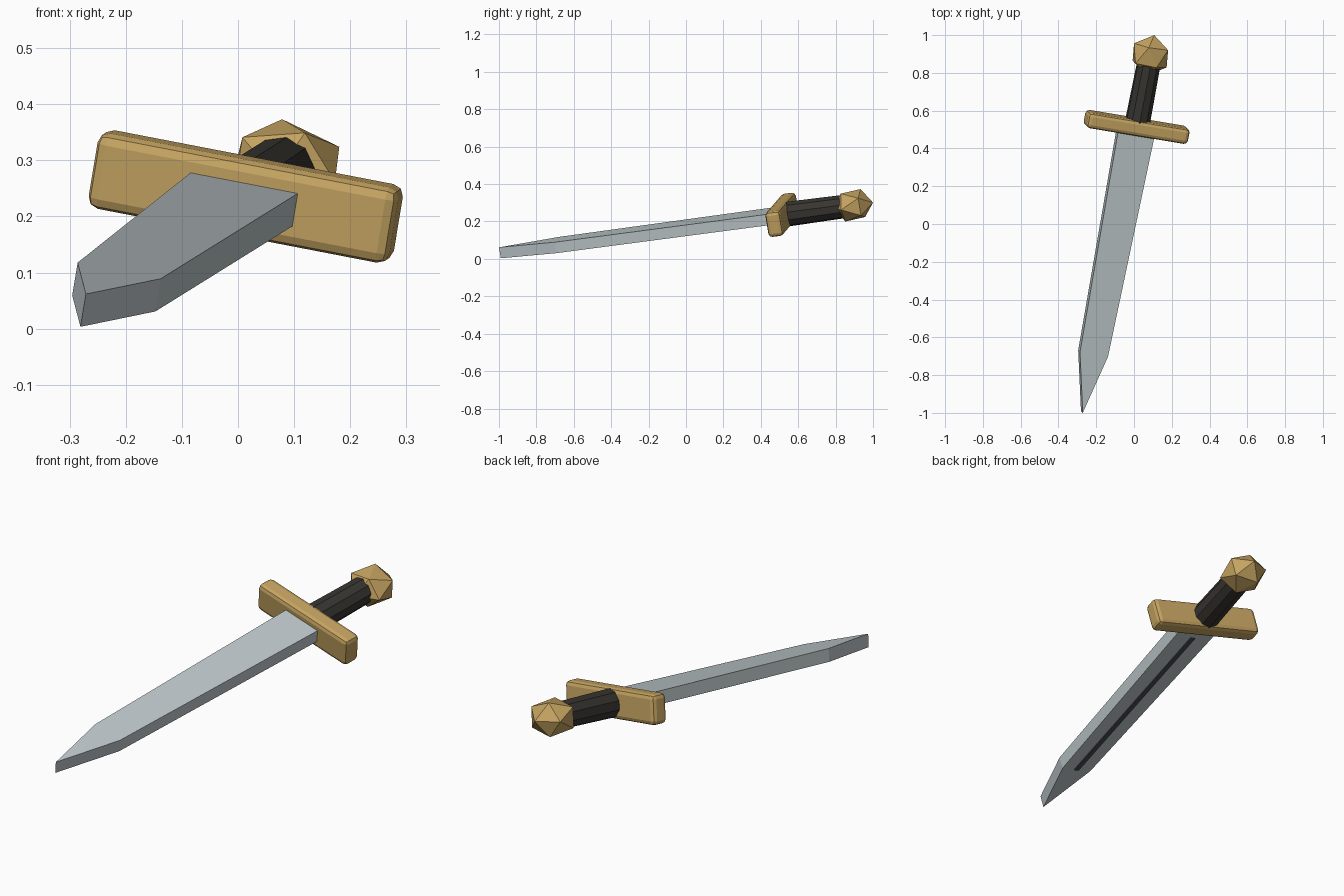
import bpy, bmesh
from mathutils import Matrix, Vector

if "Cube" in bpy.data.objects:
    bpy.data.objects.remove(bpy.data.objects["Cube"])

# Sword frame: origin at blade tip, local Z runs to the pommel,
# local Y is the blade's flat normal, local X its width
tip = Vector((-0.276, -0.995, 0.0325))
axis = Vector((0.187, 0.9736, 0.131)).normalized()
flat = Vector((0.16, -0.163, 0.97))
flat = (flat - axis * flat.dot(axis)).normalized()
side = flat.cross(axis)
FRAME = Matrix.Translation(tip) @ Matrix((side, flat, axis)).transposed().to_4x4()


def material(name, rgb):
    m = bpy.data.materials.new(name)
    m.diffuse_color = (*rgb, 1)
    m.use_nodes = True
    m.node_tree.nodes["Principled BSDF"].inputs["Base Color"].default_value = m.diffuse_color
    return m


steel = material("steel", (0.52, 0.58, 0.60))
brass = material("brass", (0.56, 0.37, 0.12))
leather = material("dark_leather", (0.04, 0.036, 0.03))
groove = material("dark_steel", (0.06, 0.07, 0.09))


def finish(name, bm, mat):
    bmesh.ops.recalc_face_normals(bm, faces=bm.faces)
    mesh = bpy.data.meshes.new(name)
    bm.to_mesh(mesh)
    bm.free()
    mesh.materials.append(mat)
    ob = bpy.data.objects.new(name, mesh)
    bpy.context.collection.objects.link(ob)
    ob.matrix_world = FRAME
    return ob


def place(z, x=1, y=1, depth=1, off=0):
    return Matrix.Translation((0, off, z)) @ Matrix.Diagonal((x, y, depth, 1))


def bevelled_box(name, matrix, width, segments, mat):
    bm = bmesh.new()
    bmesh.ops.create_cube(bm, size=1, matrix=matrix)
    bmesh.ops.bevel(bm, geom=bm.edges[:], offset=width, segments=segments,
                    profile=0.5, affect='EDGES')
    return finish(name, bm, mat)


# Blade: pointed, gently tapering outline extruded to a constant thickness
T = 0.06
bm = bmesh.new()
outline = [(0, 0), (0.0765, 0.318), (0.099, 1.53), (-0.099, 1.53), (-0.0765, 0.318)]
face = bm.faces.new([bm.verts.new((x, -T / 2, z)) for x, z in outline])
ext = bmesh.ops.extrude_face_region(bm, geom=[face])
bmesh.ops.translate(bm, vec=(0, T, 0),
                    verts=[v for v in ext["geom"] if isinstance(v, bmesh.types.BMVert)])
finish("blade", bm, steel)

# Dark fuller strip on the underside
bevelled_box("fuller", place(0.878, 0.026, 0.012, 1.125, -T / 2), 0.005, 2, groove)

# Cross guard
bevelled_box("cross_guard", place(1.55, 0.553, 0.138, 0.083), 0.02, 2, brass)

# Ten-sided grip
bm = bmesh.new()
bmesh.ops.create_cone(bm, cap_ends=True, segments=10, radius1=0.067, radius2=0.063,
                      depth=0.33, matrix=place(1.735))
finish("grip", bm, leather)

# Faceted pommel
bm = bmesh.new()
bmesh.ops.create_icosphere(bm, subdivisions=1, radius=1,
                           matrix=place(1.939, 0.11, 0.09, 0.11))
finish("pommel", bm, brass)
